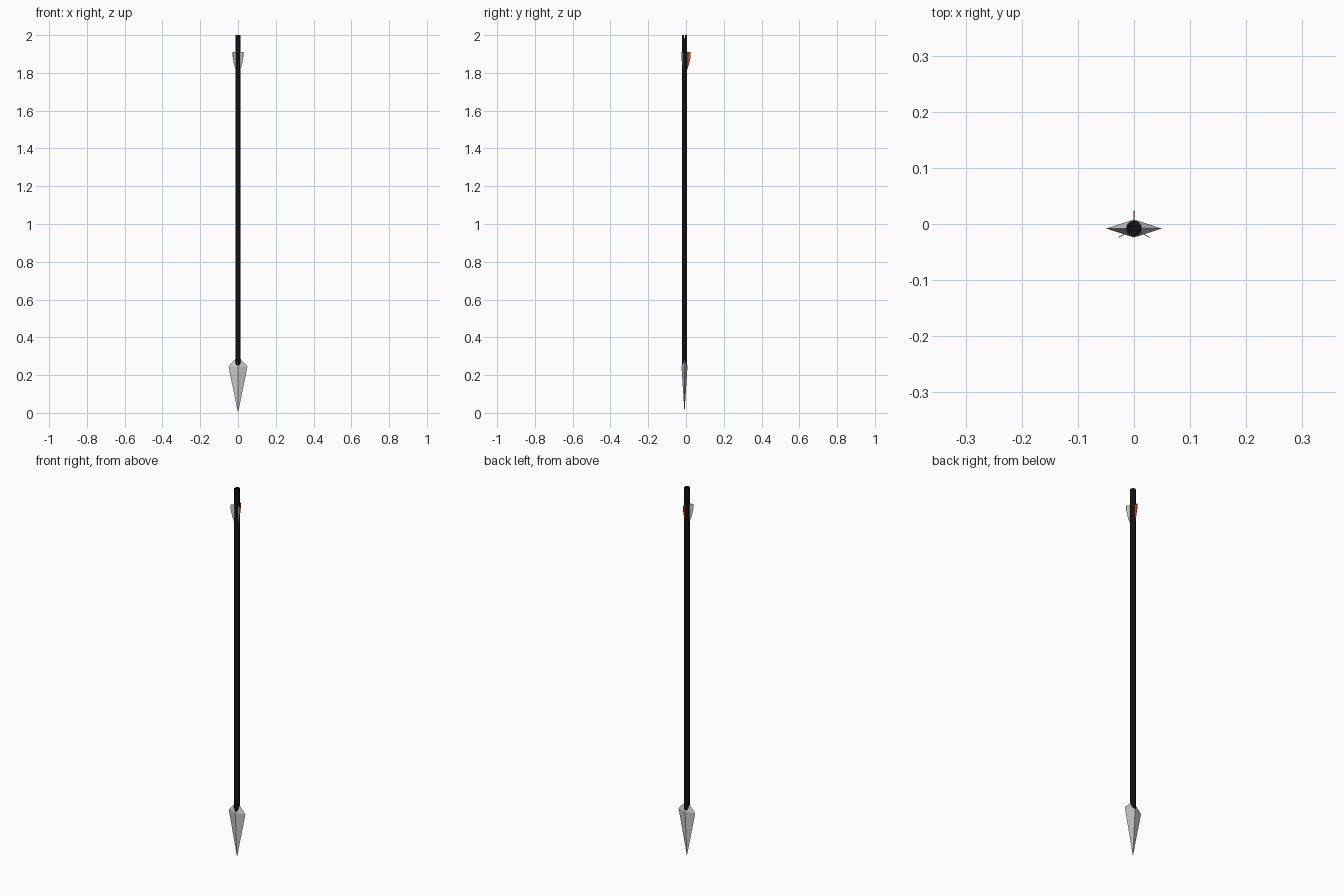
import bpy, bmesh
from math import radians, sin, cos, tau
from mathutils import Matrix

if "Cube" in bpy.data.objects:
    bpy.data.objects.remove(bpy.data.objects["Cube"])

CY = -0.008          # arrow axis in y
SHAFT_R = 0.014
FIN_R = 0.032


def material(name, rgb):
    m = bpy.data.materials.new(name)
    m.diffuse_color = (*rgb, 1)
    m.use_nodes = True
    m.node_tree.nodes["Principled BSDF"].inputs["Base Color"].default_value = m.diffuse_color
    return m


def finish(bm, name, mat=None):
    bmesh.ops.recalc_face_normals(bm, faces=bm.faces)
    mesh = bpy.data.meshes.new(name)
    bm.to_mesh(mesh)
    bm.free()
    ob = bpy.data.objects.new(name, mesh)
    bpy.context.collection.objects.link(ob)
    if mat:
        mesh.materials.append(mat)
    return ob


black = material("black", (0.006, 0.006, 0.006))
red = material("red", (0.6, 0.05, 0.02))

# Arrowhead: flattened diamond section tapering to points at both ends
bm = bmesh.new()
ring = [bm.verts.new((0.05 * cos(tau * i / 4), CY + 0.016 * sin(tau * i / 4), 0.245))
        for i in range(4)]
tip, top = bm.verts.new((0, CY, 0)), bm.verts.new((0, CY, 0.3))
for i in range(4):
    a, b = ring[i], ring[(i + 1) % 4]
    bm.faces.new((a, b, top))
    bm.faces.new((b, a, tip))
finish(bm, "arrowhead")

# Shaft
bm = bmesh.new()
bmesh.ops.create_cone(bm, cap_ends=True, segments=12, radius1=SHAFT_R, radius2=SHAFT_R,
                      depth=1.76, matrix=Matrix.Translation((0, CY, 1.12)))
shaft = finish(bm, "shaft", black)

# String notch across the shaft end
bm = bmesh.new()
bmesh.ops.create_cube(bm, size=1, matrix=Matrix.Translation((0, CY, 2.0))
                      @ Matrix.Diagonal((0.1, 0.007, 0.03, 1)))
cutter = finish(bm, "notch_cutter")
cutter.hide_render = True
cutter.hide_set(True)
mod = shaft.modifiers.new("notch", "BOOLEAN")
mod.object = cutter
mod.operation = "DIFFERENCE"
mod.solver = "EXACT"

bpy.context.view_layer.objects.active = shaft
shaft.select_set(True)
bpy.ops.object.modifier_apply(modifier=mod.name)
bpy.data.objects.remove(cutter)
bpy.ops.object.shade_smooth_by_angle(angle=radians(40))

# Three thin fletching vanes, one of them red
profile = [(0.008, 1.91), (FIN_R, 1.91), (FIN_R, 1.885), (0.024, 1.845),
           (0.014, 1.815), (0.008, 1.815)]
for i, name in enumerate(("red_vane", "left_vane", "right_vane")):
    bm = bmesh.new()
    face = bm.faces.new([bm.verts.new((r, -0.00075, z)) for r, z in profile])
    ext = bmesh.ops.extrude_face_region(bm, geom=[face], use_keep_orig=True)
    new = [g for g in ext["geom"] if isinstance(g, bmesh.types.BMVert)]
    bmesh.ops.translate(bm, verts=new, vec=(0, 0.0015, 0))
    bm.transform(Matrix.Translation((0, CY, 0)) @ Matrix.Rotation(radians(90 + 120 * i), 4, "Z"))
    finish(bm, name, red if i == 0 else None)
